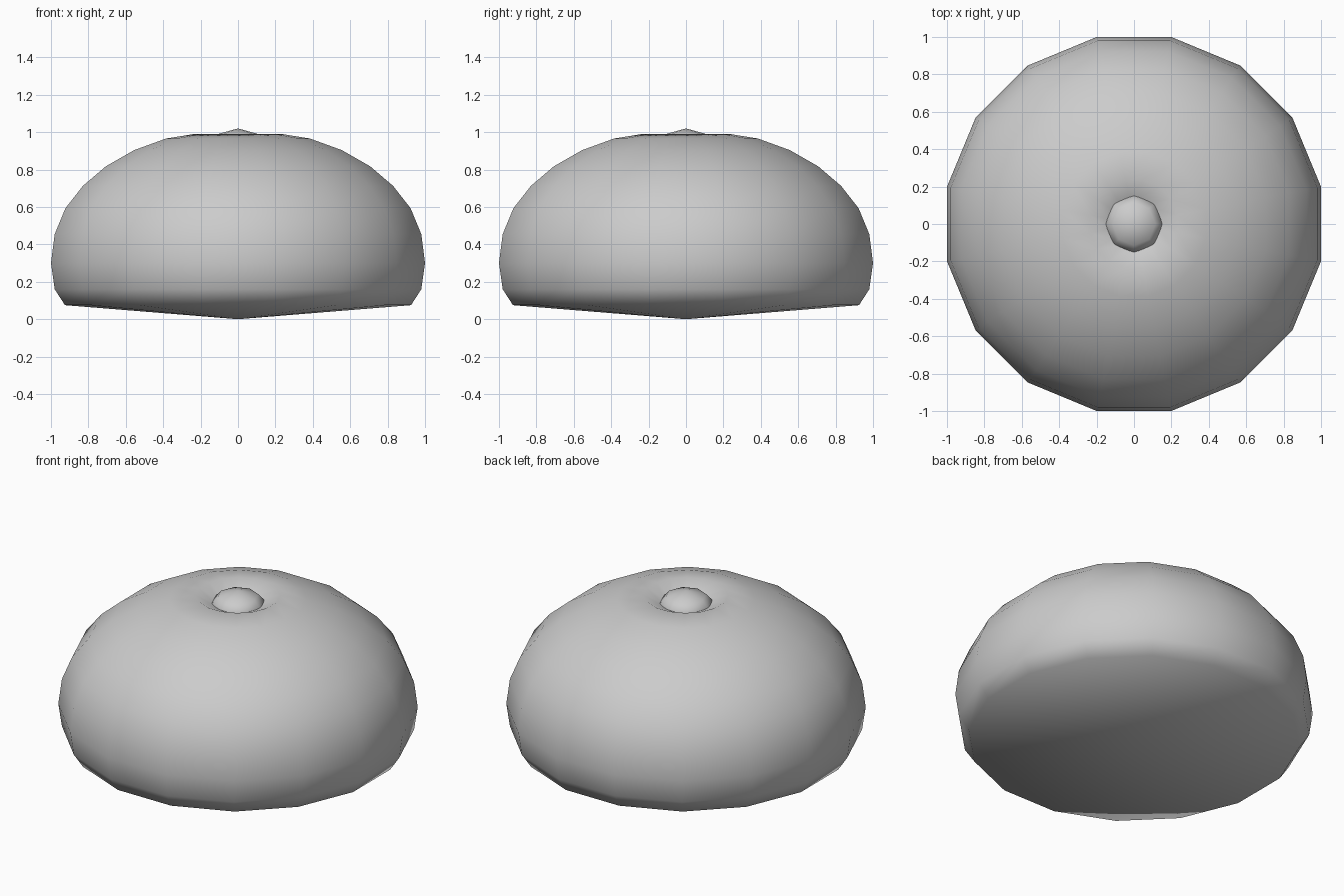
import bpy, bmesh
from math import cos, sin, pi

if "Cube" in bpy.data.objects:
    bpy.data.objects.remove(bpy.data.objects["Cube"])


def lathe(name, profile, sides, start):
    """Revolve (radius, z) points about z; a zero radius becomes a pole."""
    bm = bmesh.new()
    rings = []
    for r, z in profile:
        if r == 0:
            rings.append([bm.verts.new((0, 0, z))] * sides)
        else:
            rings.append([bm.verts.new((r * cos(start + 2 * pi * i / sides),
                                        r * sin(start + 2 * pi * i / sides), z))
                          for i in range(sides)])
    for low, high in zip(rings, rings[1:]):
        for i in range(sides):
            j = (i + 1) % sides
            quad = [low[i], low[j], high[j], high[i]]
            bm.faces.new(list(dict.fromkeys(quad)))
    bmesh.ops.recalc_face_normals(bm, faces=bm.faces)
    for f in bm.faces:
        f.smooth = True
    mesh = bpy.data.meshes.new(name)
    bm.to_mesh(mesh)
    bm.free()
    obj = bpy.data.objects.new(name, mesh)
    bpy.context.collection.objects.link(obj)
    return obj


# Domed 16-sided body with a shallow cone underneath and a dimple on top
flat = [(0, 0), (0.925, 0.075), (0.98, 0.16), (1.0, 0.30), (0.98, 0.455),
        (0.923, 0.593), (0.829, 0.713), (0.706, 0.818), (0.555, 0.904),
        (0.385, 0.966), (0.235, 0.99), (0.14, 0.945), (0, 0.89)]
body = [(r / cos(pi / 16), z) for r, z in flat]
lathe("body", body, 16, pi / 16)

# Small eight-sided knob sitting in the dimple
knob = [(0, 0.85), (0.11, 0.87), (0.155, 0.91), (0.155, 0.945),
        (0.115, 0.988), (0, 1.02)]
lathe("top_knob", knob, 8, 0)
